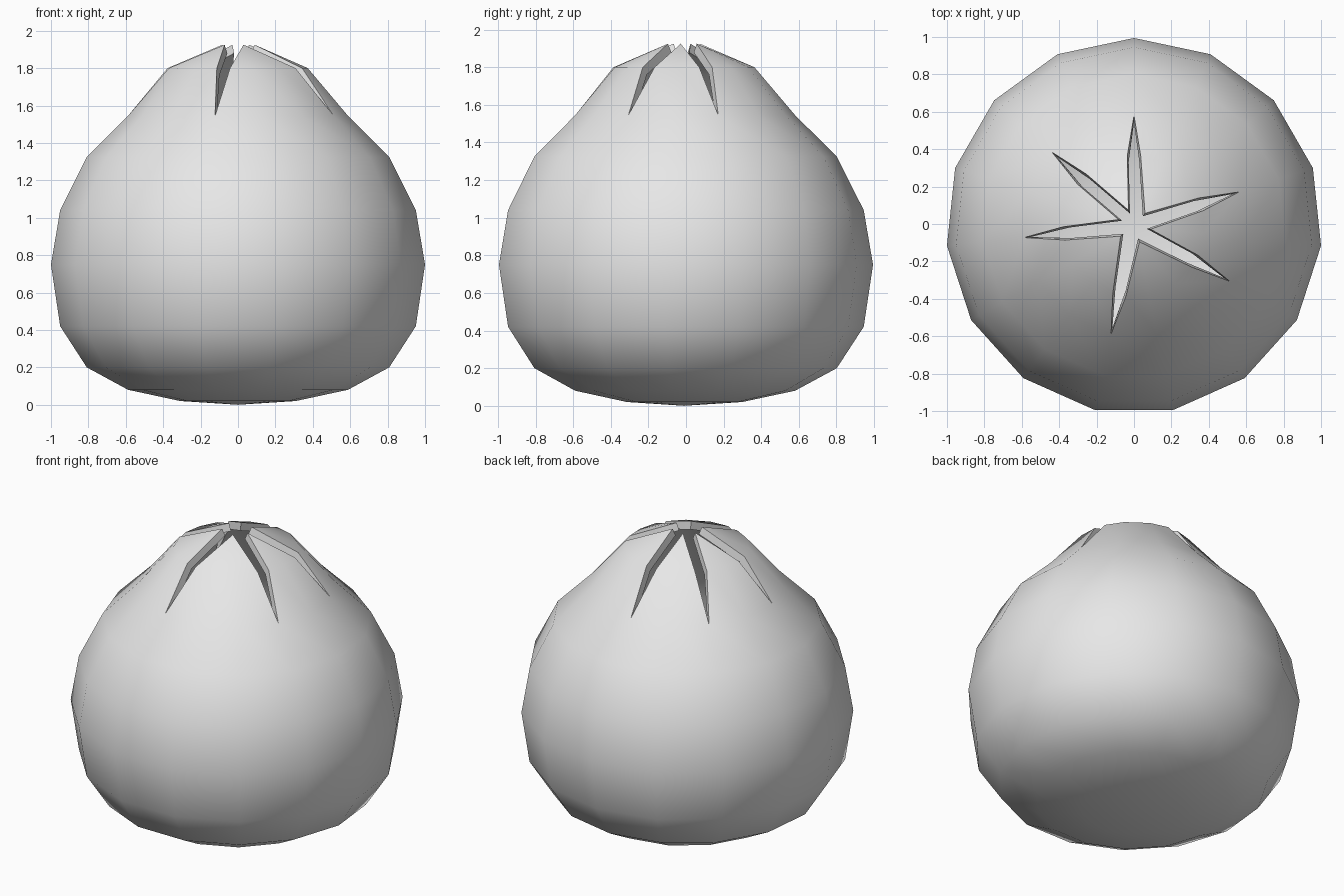
import bpy
import bmesh
from math import cos, sin, radians
from mathutils import Vector

cube = bpy.data.objects.get("Cube")
if cube:
    bpy.data.objects.remove(cube)

SIDES = 15
SHIFT = Vector((0, -0.011, 0))
# (radius, height) of each ring of the round body
PROFILE = [(0.31, 0.02), (0.591, 0.08), (0.813, 0.2), (0.956, 0.42), (1.0055, 0.75),
           (0.956, 1.04), (0.813, 1.325), (0.591, 1.545)]
# columns where the top is slit open
SLITS = [0, 3, 5, 8, 11, 13]
SLIT_HALF = 0.036


def angle(col):
    return radians(90 - col * 360 / SIDES)


def polar(r, col, z):
    return Vector((r * cos(angle(col)), r * sin(angle(col)), z)) + SHIFT


bm = bmesh.new()

# round body
rings = [[bm.verts.new(polar(r, c, z)) for c in range(SIDES)] for r, z in PROFILE]
bottom = bm.verts.new(Vector((0, 0, 0)) + SHIFT)
for c in range(SIDES):
    d = (c + 1) % SIDES
    bm.faces.new((bottom, rings[0][c], rings[0][d]))
    for low, high in zip(rings, rings[1:]):
        bm.faces.new((low[c], high[c], high[d], low[d]))

# pointed flaps between neighbouring slits
for i, start in enumerate(SLITS):
    end = SLITS[(i + 1) % len(SLITS)]
    if end < start:
        end += SIDES
    tip = bm.verts.new(polar(0.09, (start + end) / 2 + 0.2, 1.925))
    row = []
    for c in range(start, end + 1):
        p = polar(0.375, c, 1.8)
        side = Vector((sin(angle(c)), -cos(angle(c)), 0))
        if c == start:
            p += side * SLIT_HALF
        elif c == end:
            p -= side * SLIT_HALF
        row.append(bm.verts.new(p))
    for k in range(end - start):
        a, b = (start + k) % SIDES, (start + k + 1) % SIDES
        bm.faces.new((rings[-1][a], row[k], row[k + 1], rings[-1][b]))
        bm.faces.new((row[k], tip, row[k + 1]))

bmesh.ops.recalc_face_normals(bm, faces=bm.faces[:])
if min(bm.faces, key=lambda f: f.calc_center_median().z).normal.z > 0:
    bmesh.ops.reverse_faces(bm, faces=bm.faces[:])

mesh = bpy.data.meshes.new("bun_shell")
bm.to_mesh(mesh)
bm.free()
bun = bpy.data.objects.new("bun_shell", mesh)
bpy.context.collection.objects.link(bun)

# single colour
dough = bpy.data.materials.new("light_grey_dough")
dough.use_nodes = True
colour = (0.8, 0.8, 0.8, 1)
dough.diffuse_color = colour
dough.node_tree.nodes["Principled BSDF"].inputs["Base Color"].default_value = colour
mesh.materials.append(dough)

# wall thickness, then smooth shading with crisp slit edges
bpy.ops.object.select_all(action='DESELECT')
bun.select_set(True)
bpy.context.view_layer.objects.active = bun
wall = bun.modifiers.new("wall", 'SOLIDIFY')
wall.thickness = 0.05
wall.offset = -1
bpy.ops.object.modifier_apply(modifier=wall.name)
bpy.ops.object.shade_smooth_by_angle(angle=radians(50))
